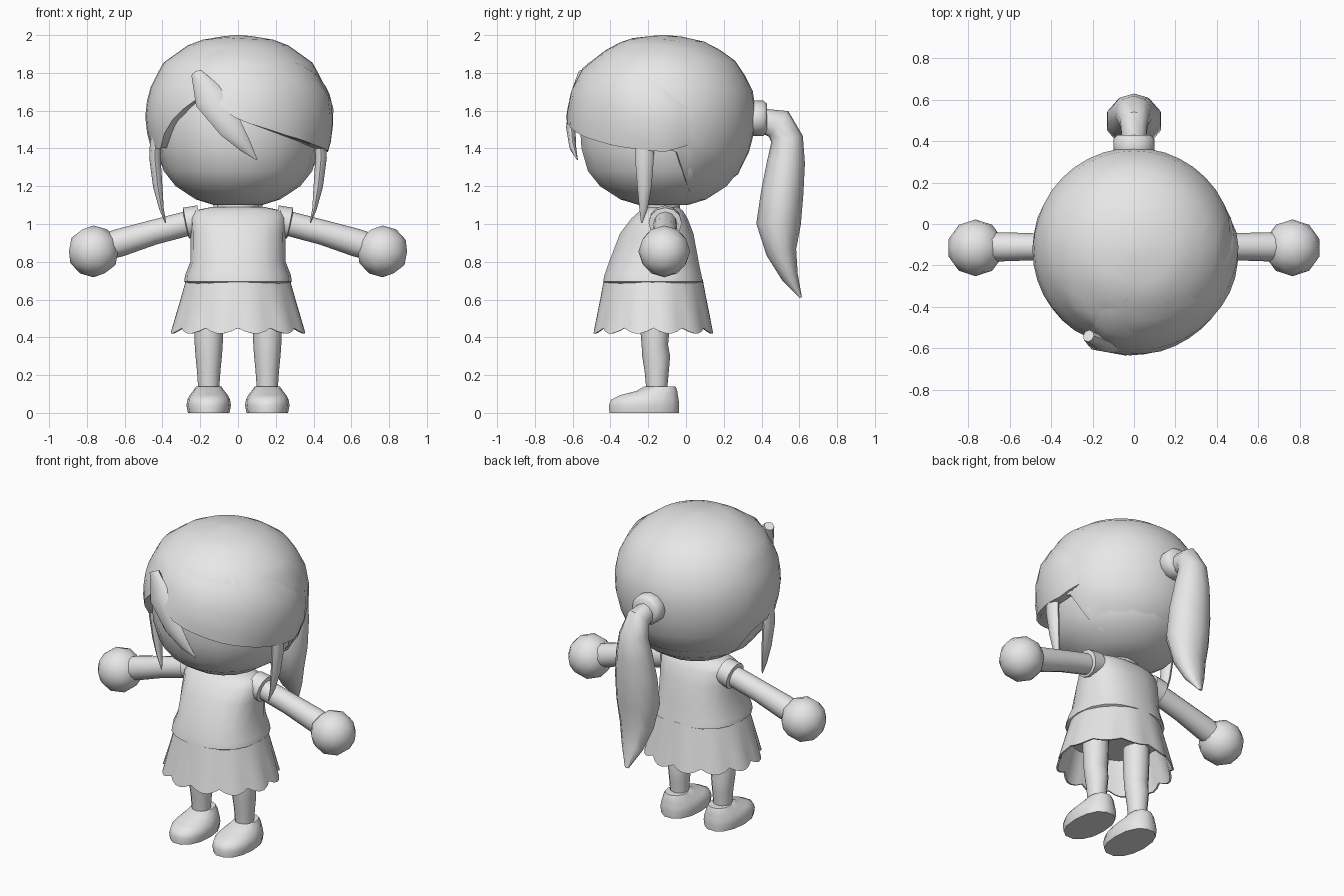
import bpy, bmesh, math
from mathutils import Vector as V

if "Cube" in bpy.data.objects:
    bpy.data.objects.remove(bpy.data.objects["Cube"])

grey = bpy.data.materials.new("plain grey")
grey.diffuse_color = (0.8, 0.8, 0.8, 1)
grey.use_nodes = True
grey.node_tree.nodes["Principled BSDF"].inputs["Base Color"].default_value = grey.diffuse_color
HY = -0.12  # head centre in y


def lerp(table, x):
    for (a, p), (b, q) in zip(table, table[1:]):
        if x <= b:
            return p + (q - p) * max(0, (x - a) / (b - a))
    return table[-1][1]


def loft(name, rows, wrap=True, caps=(True, True), angle=50):
    """Skin a list of equally long point rows."""
    bm = bmesh.new()
    vs = [[bm.verts.new(p) for p in r] for r in rows]
    n = len(rows[0])
    for a, b in zip(vs, vs[1:]):
        for i in range(n if wrap else n - 1):
            j = (i + 1) % n
            bm.faces.new((a[i], a[j], b[j], b[i]))
    for use, ring in zip(caps, (vs[0], vs[-1])):
        if use:
            bm.faces.new(ring)
    bmesh.ops.remove_doubles(bm, verts=bm.verts, dist=0.0005)
    bmesh.ops.recalc_face_normals(bm, faces=bm.faces)
    me = bpy.data.meshes.new(name)
    bm.to_mesh(me)
    bm.free()
    ob = bpy.data.objects.new(name, me)
    bpy.context.collection.objects.link(ob)
    me.materials.append(grey)
    bpy.ops.object.select_all(action='DESELECT')
    ob.select_set(True)
    bpy.context.view_layer.objects.active = ob
    bpy.ops.object.shade_smooth_by_angle(angle=math.radians(angle))
    return ob


def stack(name, rings, n=14, power=1.0, **kw):
    """Horizontal rings (z, cx, cy, rx, ry); power < 1 squares them off."""
    def f(c):
        return math.copysign(abs(c) ** power, c)
    ang = [2 * math.pi * i / n for i in range(n)]
    return loft(name, [[V((cx + rx * f(math.cos(a)), cy + ry * f(math.sin(a)), z)) for a in ang]
                       for z, cx, cy, rx, ry in rings], **kw)


def tube(name, secs, hint, n=10, **kw):
    """Sections (x, y, z, width, depth) along a path; depth runs along the hint."""
    P = [V(s[:3]) for s in secs]
    rows = []
    for i, s in enumerate(secs):
        t = (P[min(i + 1, len(P) - 1)] - P[max(i - 1, 0)]).normalized()
        u = t.cross(V(hint)).normalized()
        v = u.cross(t)
        rows.append([P[i] + u * s[3] * math.cos(k * 2 * math.pi / n)
                     + v * s[4] * math.sin(k * 2 * math.pi / n) for k in range(n)])
    return loft(name, rows, **kw)


# head
stack("head", [(z, 0, HY, r * 0.97, r) for z, r in
               [(1.1, .13), (1.13, .23), (1.2, .34), (1.28, .405), (1.4, .44),
                (1.55, .45), (1.7, .41), (1.85, .3), (1.92, .1)]], n=18)
stack("neck", [(1.0, 0, HY, .11, .09), (1.15, 0, HY, .11, .09)])

# hair cap: shell from the crown down to a hairline that varies around the head
SHELL = [(1.1, .12), (1.15, .24), (1.2, .345), (1.3, .425), (1.45, .478), (1.58, .492),
         (1.7, .475), (1.85, .4), (1.95, .26), (1.985, .16), (2.0, .02)]
HAIRLINE = [(-180, 1.14), (-120, 1.16), (-108, 1.24), (-102, 1.36), (-90, 1.4), (-62, 1.4),
            (-50, 1.52), (-30, 1.65), (-22, 1.68), (0, 1.56), (30, 1.47), (60, 1.41),
            (95, 1.4), (103, 1.36), (108, 1.24), (120, 1.16), (180, 1.14)]


def on_shell(deg, z, s=1.0):
    a, r = math.radians(deg), lerp(SHELL, z) * s
    return V((r * math.sin(a), HY - r * math.cos(a), z))


angles = list(range(-180, 180, 9))
rows = []
for k in range(12):
    f = 1 - math.cos(k / 11 * math.pi / 2)  # finer rows near the crown
    rows.append([on_shell(d, 2.0 + (lerp(HAIRLINE, d) - 2.0) * f) for d in angles])
rows.append([on_shell(d, lerp(HAIRLINE, d) + .005, .88) for d in angles])
loft("hair_cap", rows, caps=(True, False))

# swept fringe: a raised layer over the front and right side
UPPER = [(-28, 1.92), (0, 1.97), (40, 1.94), (70, 1.85), (90, 1.74), (108, 1.6)]
LOWER = [(-28, 1.72), (-12, 1.63), (0, 1.55), (30, 1.47), (60, 1.41), (90, 1.38), (108, 1.42)]
cols = [-28 + 8.5 * i for i in range(17)]
rows = []
for f, bulge in [(0, -.02), (.12, .015), (.35, .035), (.6, .035), (.85, .04), (1, .05), (.99, -.1)]:
    row = []
    for d in cols:
        edge = min(1, (d + 28) / 9, (108 - d) / 16)  # blend into the cap at both ends
        s = 1 + (bulge * edge if bulge > 0 else bulge)
        row.append(on_shell(d, lerp(UPPER, d) * (1 - f) + lerp(LOWER, d) * f, s))
    rows.append(row)
loft("fringe", rows, wrap=False, caps=(False, False))

# loose strands
tube("front_strand", [(-.22, -.54, 1.8, .03, .03), (-.15, -.585, 1.67, .085, .03),
                      (-.04, -.61, 1.51, .065, .025), (.04, -.6, 1.41, .035, .018),
                      (.1, -.575, 1.34, .003, .003)], (0, 1, 0), n=8)
for side, label in ((1, "right"), (-1, "left")):
    tube(label + "_strand", [(side * .435, -.22, 1.46, .05, .03), (side * .44, -.22, 1.35, .05, .03),
                             (side * .425, -.22, 1.2, .038, .025), (side * .405, -.225, 1.08, .022, .012),
                             (side * .383, -.235, 1.005, .003, .003)], (1, 0, 0), n=8)

# ponytail and its band
tube("hair_band", [(0, .33, 1.56, .08, .09), (0, .355, 1.56, .093, .1), (0, .41, 1.56, .093, .1),
                   (0, .43, 1.56, .075, .08)], (1, 0, 0), n=12)
tube("ponytail", [(0, .41, 1.545, .065, .06), (0, .49, 1.53, .085, .07), (0, .535, 1.45, .085, .09),
                  (0, .53, 1.33, .1, .115), (0, .51, 1.17, .112, .135), (0, .49, 1.0, .118, .138),
                  (0, .505, .85, .08, .11), (0, .55, .72, .045, .07), (0, .608, .61, .006, .012)],
     (1, 0, 0), n=10)

# top
stack("shirt", [(.68, 0, -.175, .26, .24), (.695, 0, -.175, .285, .267), (.73, 0, -.175, .28, .26),
                (.8, 0, -.17, .252, .24), (.95, 0, -.155, .25, .197), (1.03, 0, -.14, .255, .15),
                (1.07, 0, -.13, .235, .115), (1.09, 0, -.125, .14, .085)], n=18, power=.85)

# pleated skirt with a scalloped hem and an inner lining
N, SC = 60, 12


def skirt_ring(f, inset=0.0):
    row = []
    for i in range(N):
        a = 2 * math.pi * i / N
        wave = abs(math.sin(a * SC / 2))  # 0 at each notch, 1 at each scallop
        g = f * (.9 + .1 * wave)
        w = 1 - .035 * (1 - wave) * f - inset
        row.append(V(((.275 + .09 * g) * w * math.cos(a),
                      -.173 + (.262 + .062 * g) * w * math.sin(a), .705 - .285 * g)))
    return row


loft("skirt", [skirt_ring(f) for f in (0, .35, .7, 1)]
     + [skirt_ring(f, .03) for f in (1, .6, .25)], angle=40)

for side, label in ((1, "right"), (-1, "left")):
    # sleeve, arm and hand
    tube(label + "_sleeve", [(side * .2, -.11, 1.02, .08, .085), (side * .275, -.11, 1.005, .083, .088),
                             (side * .28, -.11, 1.004, .06, .06)], (0, 1, 0), n=12)
    tube(label + "_arm", [(side * .22, -.11, 1.015, .065, .062), (side * .45, -.11, .955, .066, .064),
                          (side * .63, -.11, .9, .074, .07), (side * .7, -.11, .88, .07, .07)],
         (0, 1, 0), n=12)
    bpy.ops.mesh.primitive_ico_sphere_add(subdivisions=2, radius=.137, location=(side * .765, -.115, .855))
    hand = bpy.context.object
    hand.name = label + "_hand"
    hand.data.materials.append(grey)
    bpy.ops.object.shade_smooth_by_angle(angle=math.radians(50))

    # leg and shoe
    x = side * .155
    stack(label + "_leg", [(z, x, y, rx, ry) for z, y, rx, ry in
                           [(.12, -.155, .055, .055), (.22, -.155, .062, .064), (.3, -.158, .07, .074),
                            (.36, -.165, .074, .07), (.44, -.165, .077, .077), (.6, -.165, .08, .08)]], n=12)
    stack(label + "_shoe", [(z, x, y, rx, ry) for z, y, rx, ry in
                            [(0, -.222, .11, .188), (.04, -.222, .118, .19), (.07, -.218, .113, .183),
                             (.095, -.195, .1, .155), (.115, -.155, .084, .112), (.14, -.138, .066, .085),
                             (.14, -.145, .055, .06)]], n=14, power=.9)
